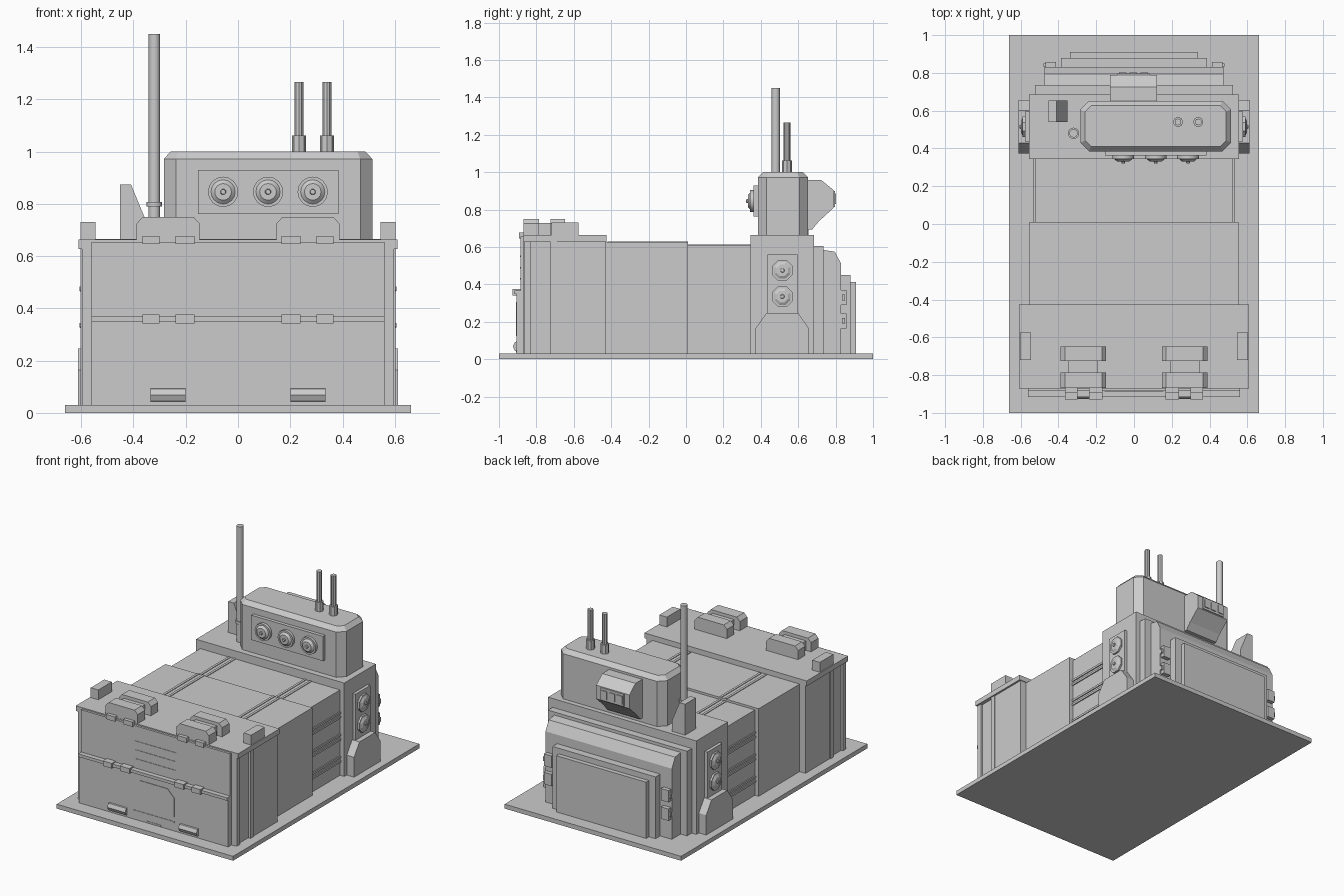
import bpy, bmesh, math
from mathutils import Vector, Matrix

if "Cube" in bpy.data.objects:
    bpy.data.objects.remove(bpy.data.objects["Cube"])

def finish(bm, name, smooth=False):
    bmesh.ops.recalc_face_normals(bm, faces=bm.faces[:])
    me = bpy.data.meshes.new(name)
    bm.to_mesh(me)
    bm.free()
    ob = bpy.data.objects.new(name, me)
    bpy.context.collection.objects.link(ob)
    if smooth:
        bpy.ops.object.select_all(action='DESELECT')
        ob.select_set(True)
        bpy.context.view_layer.objects.active = ob
        bpy.ops.object.shade_smooth_by_angle(angle=math.radians(35))
    return ob

def box(name, x, y, z):
    bm = bmesh.new()
    c = [(a + b) / 2 for a, b in (x, y, z)]
    s = [abs(b - a) for a, b in (x, y, z)]
    bmesh.ops.create_cube(bm, size=1, matrix=Matrix.Translation(c) @ Matrix.Diagonal((*s, 1)))
    return finish(bm, name)

def prism(name, pts, axis, a, b, chamfer=0):
    """Extrude a 2D outline along an axis; optionally chamfer the far end."""
    put = {'x': lambda p, t: (t, p[0], p[1]), 'y': lambda p, t: (p[0], t, p[1]),
           'z': lambda p, t: (p[0], p[1], t)}[axis]
    end = b - chamfer
    bm = bmesh.new()
    lo = [bm.verts.new(put(p, a)) for p in pts]
    hi = [bm.verts.new(put(p, end)) for p in pts]
    bm.faces.new(lo)
    top = bm.faces.new(hi)
    for i in range(len(pts)):
        j = (i + 1) % len(pts)
        bm.faces.new((lo[i], lo[j], hi[j], hi[i]))
    bmesh.ops.recalc_face_normals(bm, faces=bm.faces[:])
    if chamfer:
        bmesh.ops.inset_region(bm, faces=[top], thickness=chamfer)
        for v in top.verts:
            v.co['xyz'.index(axis)] = b
    return finish(bm, name)

def rod(name, start, end, r1, r2=None, sides=16):
    s, e = Vector(start), Vector(end)
    d = e - s
    rot = d.to_track_quat('Z', 'Y').to_matrix().to_4x4()
    if abs(d.z) < 1e-6 and sides == 8:
        rot = rot @ Matrix.Rotation(math.pi / 8, 4, 'Z')
    bm = bmesh.new()
    bmesh.ops.create_cone(bm, cap_ends=True, segments=sides, radius1=r1,
                          radius2=r1 if r2 is None else r2, depth=d.length,
                          matrix=Matrix.Translation((s + e) / 2) @ rot)
    return finish(bm, name, sides > 8)

def knob(name, base, direction, r, height, sides):
    p, d = Vector(base), Vector(direction)
    rod(name + "_disc", p, p + d * height * .45, r, r, sides)
    rod(name + "_dome", p + d * height * .45, p + d * height * .75, r * .8, r * .55, sides)
    rod(name + "_pin", p + d * height * .75, p + d * height, r * .2, r * .16, 8)

def cut_rect(x0, x1, y0, y1, c):
    return [(x0 + c, y0), (x1 - c, y0), (x1, y0 + c), (x1, y1 - c),
            (x1 - c, y1), (x0 + c, y1), (x0, y1 - c), (x0, y0 + c)]

# base plate
box("base_plate", (-.663, .663), (-1, 1), (0, .03))

# main body: front housing, two middle sections, rear housing
box("front_housing", (-.585, .585), (-.87, -.43), (.02, .63))
box("front_lid", (-.61, .61), (-.87, -.425), (.628, .663))
box("middle_section_front", (-.553, .553), (-.44, .01), (.02, .625))
box("middle_section_rear", (-.525, .525), (0, .36), (.02, .61))
box("rear_housing", (-.557, .557), (.345, .685), (.02, .665))
box("rear_step", (-.523, .523), (.68, .735), (.02, .605))
prism("rear_sloped_cover", [(.73, .02), (.83, .02), (.83, .51), (.795, .575), (.73, .585)],
      'x', -.475, .475)
box("rear_hatch_frame", (-.387, .387), (.82, .88), (.03, .45))
box("rear_hatch_panel", (-.338, .338), (.87, .91), (.03, .412))

# raised strips running along the roof
for s in (-1, 1):
    for x in (.265, .305):
        box("roof_strip_front", (s * (x - .008), s * (x + .008)), (-.42, .01), (.62, .629))
        box("roof_strip_rear", (s * (x - .008), s * (x + .008)), (.01, .35), (.605, .614))

# front doors and central rail
box("upper_door", (-.56, .56), (-.885, -.86), (.36, .655))
box("lower_door", (-.56, .56), (-.905, -.86), (.02, .355))
box("door_rail", (-.56, .56), (-.917, -.87), (.348, .368))
prism("lower_door_badge_plate", [(-.155, .125), (.155, .125), (.155, .255), (.105, .305),
      (-.105, .305), (-.155, .255)], 'y', -.909, -.9)
box("lower_door_ledge", (-.155, .155), (-.908, -.9), (.085, .094))
box("lower_door_sill", (-.055, .055), (-.908, -.9), (.036, .043))
for z in (.43, .49, .55):
    box("upper_door_ledge", (-.155, .155), (-.888, -.88), (z - .004, z + .004))

for s in (-1, 1):
    # side panels of the front housing
    box("front_corner_post", (s * .57, s * .598), (-.865, -.83), (.02, .63))
    box("front_side_panel", (s * .57, s * .602), (-.725, -.69), (.02, .63))
    box("front_side_plate", (s * .57, s * .597), (-.69, -.43), (.02, .63))
    # door hinges and light bars
    for x in ((.167, .239), (.3, .366)):
        xx = (s * x[0], s * x[1])
        box("upper_hinge", xx, (-.892, -.85), (.646, .678))
        box("lower_hinge", xx, (-.928, -.87), (.342, .376))
    prism("door_light_bar", [(-.9, .042), (-.915, .045), (-.926, .068), (-.915, .092), (-.9, .095)],
          'x', s * .2, s * .335)
    # lid clamps
    clamp = [(s * .147, .66), (s * .147, .725), (s * .17, .75), (s * .365, .75),
             (s * .388, .725), (s * .388, .66)]
    prism("lid_clamp_front", clamp, 'y', -.868, -.787)
    prism("lid_clamp_rear", clamp, 'y', -.725, -.648)
    box("lid_clamp_link", (s * .19, s * .35), (-.79, -.72), (.66, .728))
    box("lid_corner_block", (s * .546, s * .603), (-.72, -.575), (.66, .73))
    # horizontal ribs on the middle section
    for z in (.12, .15, .27, .3, .42, .45):
        box("side_rib", (s * .52, s * .532), (.01, .35), (z, z + .014))
    # side bracket with two knobs
    prism("side_foot", [(.372, .03), (.657, .03), (.657, .165), (.6, .247), (.43, .247), (.372, .165)],
          'x', s * .55, s * .612)
    box("side_knob_plate", (s * .55, s * .578), (.437, .595), (.24, .56))
    for z in (.335, .475):
        knob("side_knob", (s * .578, .515, z), (s, 0, 0), .06, .028, 8)
    # rear latches
    for z in (.165, .29):
        box("rear_latch", (s * .412, s * .468), (.82, .858), (z, z + .08))
        box("rear_latch_grip", (s * .425, s * .48), (.835, .85), (z + .025, z + .055))

# control turret
prism("control_turret", cut_rect(-.284, .514, .385, .652, .046), 'z', .66, 1.0, .028)
box("turret_front_panel", (-.154, .385), (.362, .39), (.762, .93))
for x in (-.057, .115, .286):
    knob("turret_knob", (x, .362, .846), (0, -1, 0), .058, .042, 16)

# turret rear unit with three windows
prism("turret_rear_unit", [(.645, .957), (.725, .957), (.79, .903), (.79, .81), (.71, .737),
      (.675, .694), (.645, .694)], 'x', -.128, .122)
box("rear_unit_frame", (-.09, .084), (.78, .797), (.815, .9))
for x in (-.06, -.003, .054):
    box("rear_unit_window", (x - .02, x + .02), (.79, .803), (.83, .885))

# antennas
rod("tall_antenna", (-.32, .48, .66), (-.32, .48, 1.45), .022)
rod("tall_antenna_ring", (-.32, .48, .79), (-.32, .48, .808), .03)
for x in (.233, .34):
    rod("short_antenna_base", (x, .54, .99), (x, .54, 1.062), .027, None, 8)
    rod("short_antenna", (x, .54, 1.05), (x, .54, 1.267), .018, None, 10)

# fin beside the tall antenna
prism("antenna_fin", [(-.452, .66), (-.452, .875), (-.41, .875), (-.352, .735), (-.352, .66)],
      'y', .54, .655)
